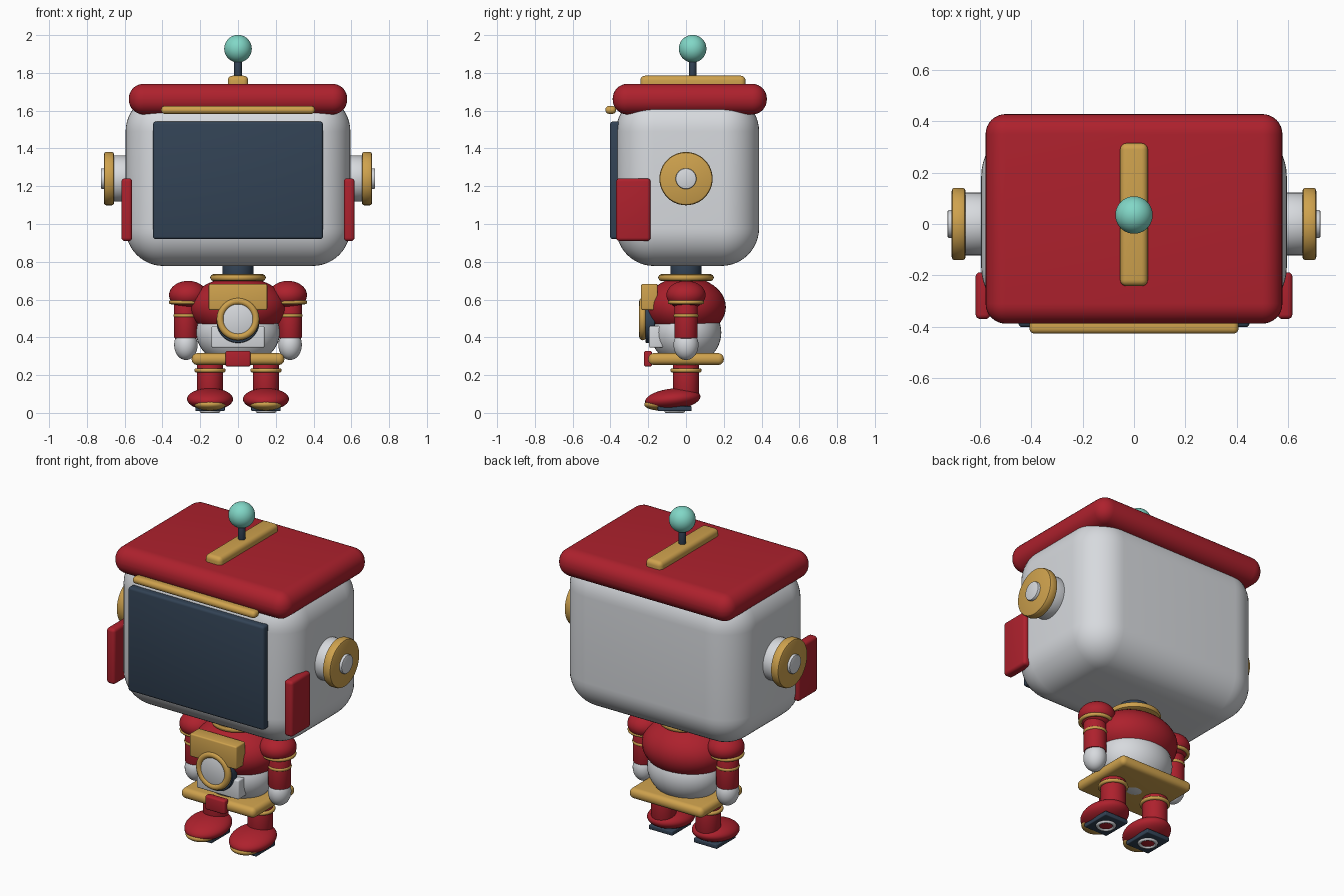
import bpy, bmesh, math
from mathutils import Matrix, Vector

if "Cube" in bpy.data.objects:
    bpy.data.objects.remove(bpy.data.objects["Cube"])


def material(name, rgb):
    m = bpy.data.materials.new(name)
    m.diffuse_color = (*rgb, 1.0)
    m.use_nodes = True
    m.node_tree.nodes["Principled BSDF"].inputs["Base Color"].default_value = m.diffuse_color
    return m


RED = material("red", (0.42, 0.015, 0.026))
GOLD = material("gold", (0.62, 0.36, 0.075))
WHITE = material("light grey", (0.68, 0.70, 0.73))
NAVY = material("dark slate", (0.032, 0.055, 0.09))
TEAL = material("teal", (0.22, 0.68, 0.57))


def finish(name, bm, mat, loc=(0, 0, 0), rot=(0, 0, 0)):
    bmesh.ops.recalc_face_normals(bm, faces=bm.faces[:])
    me = bpy.data.meshes.new(name)
    bm.to_mesh(me)
    bm.free()
    me.materials.append(mat)
    me.shade_smooth()
    me.set_sharp_from_angle(angle=math.radians(35))
    ob = bpy.data.objects.new(name, me)
    ob.location, ob.rotation_euler = loc, rot
    bpy.context.collection.objects.link(ob)
    return ob


def box(name, mat, xs, ys, zs, bevel=0.01, segs=3):
    """Rounded box from its minimum and maximum on each axis."""
    lo, hi = Vector((xs[0], ys[0], zs[0])), Vector((xs[1], ys[1], zs[1]))
    bm = bmesh.new()
    bmesh.ops.create_cube(bm, size=1, matrix=Matrix.Diagonal((*(hi - lo), 1)))
    bmesh.ops.bevel(bm, geom=bm.edges[:], offset=bevel, segments=segs,
                    profile=0.5, affect='EDGES', clamp_overlap=True)
    return finish(name, bm, mat, (lo + hi) / 2)


def ball(name, mat, loc, radii, rot=(0, 0, 0)):
    bm = bmesh.new()
    bmesh.ops.create_uvsphere(bm, u_segments=40, v_segments=24, radius=1,
                              matrix=Matrix.Diagonal((*radii, 1)))
    return finish(name, bm, mat, loc, rot)


def lathe(name, mat, loc, profile, rot=(0, 0, 0), closed=False, steps=48):
    """Spin (radius, height) points around local z."""
    bm = bmesh.new()
    vs = [bm.verts.new((r, 0, z)) for r, z in profile]
    es = [bm.edges.new(p) for p in zip(vs, vs[1:])]
    if closed:
        es.append(bm.edges.new((vs[-1], vs[0])))
    bmesh.ops.spin(bm, geom=vs + es, cent=(0, 0, 0), axis=(0, 0, 1),
                   angle=math.tau, steps=steps)
    bmesh.ops.remove_doubles(bm, verts=bm.verts[:], dist=1e-5)
    return finish(name, bm, mat, loc, rot)


def disc(name, mat, loc, r, h, rot=(0, 0, 0), b=0.006):
    """Solid cylinder with softened rims, centred on loc."""
    t = h / 2
    pts = [(0, -t), (r - b, -t), (r - b * 0.3, -t + b * 0.3), (r, -t + b),
           (r, t - b), (r - b * 0.3, t - b * 0.3), (r - b, t), (0, t)]
    return lathe(name, mat, loc, pts, rot)


def ring(name, mat, loc, r, minor, rot=(0, 0, 0)):
    pts = [(r + minor * math.cos(a), minor * math.sin(a))
           for a in (math.tau * i / 12 for i in range(12))]
    return lathe(name, mat, loc, pts, rot, closed=True)


FRONT = (math.pi / 2, 0, 0)    # local z points to -y
SIDE = (0, math.pi / 2, 0)     # local z points to +x

# Head: shell, roof, screen and trim
box("head_shell", WHITE, (-0.595, 0.595), (-0.37, 0.387), (0.778, 1.69), 0.2, 12)
box("roof", RED, (-0.578, 0.578), (-0.388, 0.428), (1.58, 1.742), 0.078, 8)
box("screen", NAVY, (-0.45, 0.45), (-0.402, -0.34), (0.92, 1.542), 0.014)
box("brow_strip", GOLD, (-0.407, 0.407), (-0.427, -0.37), (1.583, 1.625), 0.02, 5)
box("roof_strip", GOLD, (-0.054, 0.054), (-0.242, 0.315), (1.70, 1.785), 0.025, 5)

# Antenna
disc("antenna_stem", NAVY, (0, 0.035, 1.825), 0.02, 0.13)
ball("antenna_ball", TEAL, (0, 0.035, 1.928), (0.073, 0.073, 0.073))

# Neck and torso
disc("neck", NAVY, (0, 0, 0.755), 0.082, 0.11)
disc("collar", GOLD, (0, 0, 0.716), 0.147, 0.036, b=0.016)
ball("chest", RED, (0, -0.003, 0.56), (0.255, 0.214, 0.16))
ball("belly", WHITE, (0, 0, 0.425), (0.222, 0.187, 0.175))

# Chest panel and round badge
box("chest_plate", GOLD, (-0.155, 0.155), (-0.238, -0.15), (0.545, 0.682), 0.008)
box("belly_plate", WHITE, (-0.14, 0.14), (-0.195, -0.12), (0.345, 0.46), 0.008)
disc("badge_back", NAVY, (0, -0.19, 0.483), 0.113, 0.05, FRONT)
ring("badge_ring", GOLD, (0, -0.229, 0.497), 0.094, 0.019, FRONT)
disc("badge_lens", WHITE, (0, -0.222, 0.497), 0.082, 0.036, FRONT)

# Belt
box("belt", GOLD, (-0.245, 0.245), (-0.2, 0.2), (0.254, 0.316), 0.028, 5)
box("buckle", RED, (-0.066, 0.066), (-0.222, -0.18), (0.245, 0.328), 0.01)

# Paired parts
for s, side in ((-1, "left"), (1, "right")):
    # Ear dials and cheek plates
    disc(f"ear_base_{side}", WHITE, (s * 0.615, 0, 1.24), 0.122, 0.11, SIDE)
    disc(f"ear_dial_{side}", GOLD, (s * 0.683, 0, 1.24), 0.141, 0.054, SIDE, 0.012)
    disc(f"ear_cap_{side}", WHITE, (s * 0.695, 0, 1.24), 0.055, 0.062, SIDE)
    xs = sorted((s * 0.56, s * 0.617))
    box(f"cheek_plate_{side}", RED, xs, (-0.37, -0.188), (0.91, 1.242), 0.018, 4)

    # Arm
    x = s * 0.276
    ball(f"shoulder_{side}", RED, (s * 0.264, 0, 0.624), (0.101, 0.104, 0.075))
    disc(f"arm_{side}", RED, (x, 0, 0.49), 0.062, 0.19)
    ring(f"shoulder_ring_{side}", GOLD, (s * 0.27, 0, 0.586), 0.085, 0.011)
    ring(f"arm_ring_{side}", GOLD, (x, 0, 0.515), 0.055, 0.011)
    ball(f"hand_{side}", WHITE, (x, 0, 0.36), (0.062, 0.066, 0.08))

    # Leg and foot
    x = s * 0.148
    disc(f"leg_{side}", RED, (x, 0, 0.18), 0.069, 0.2)
    ring(f"ankle_ring_{side}", GOLD, (x, 0, 0.225), 0.072, 0.011)
    ball(f"foot_{side}", RED, (x, -0.07, 0.073), (0.122, 0.147, 0.056),
         (math.radians(6), 0, 0))
    ball(f"toe_cap_{side}", GOLD, (x, -0.142, 0.045), (0.084, 0.079, 0.032))
    box(f"sole_{side}", NAVY, (x - 0.078, x + 0.078), (-0.15, 0.03), (0.01, 0.036), 0.005)
    ring(f"sole_ring_{side}", WHITE, (x, -0.06, 0.01), 0.045, 0.01)
    disc(f"sole_centre_{side}", RED, (x, -0.06, 0.011), 0.037, 0.008, b=0.002)
